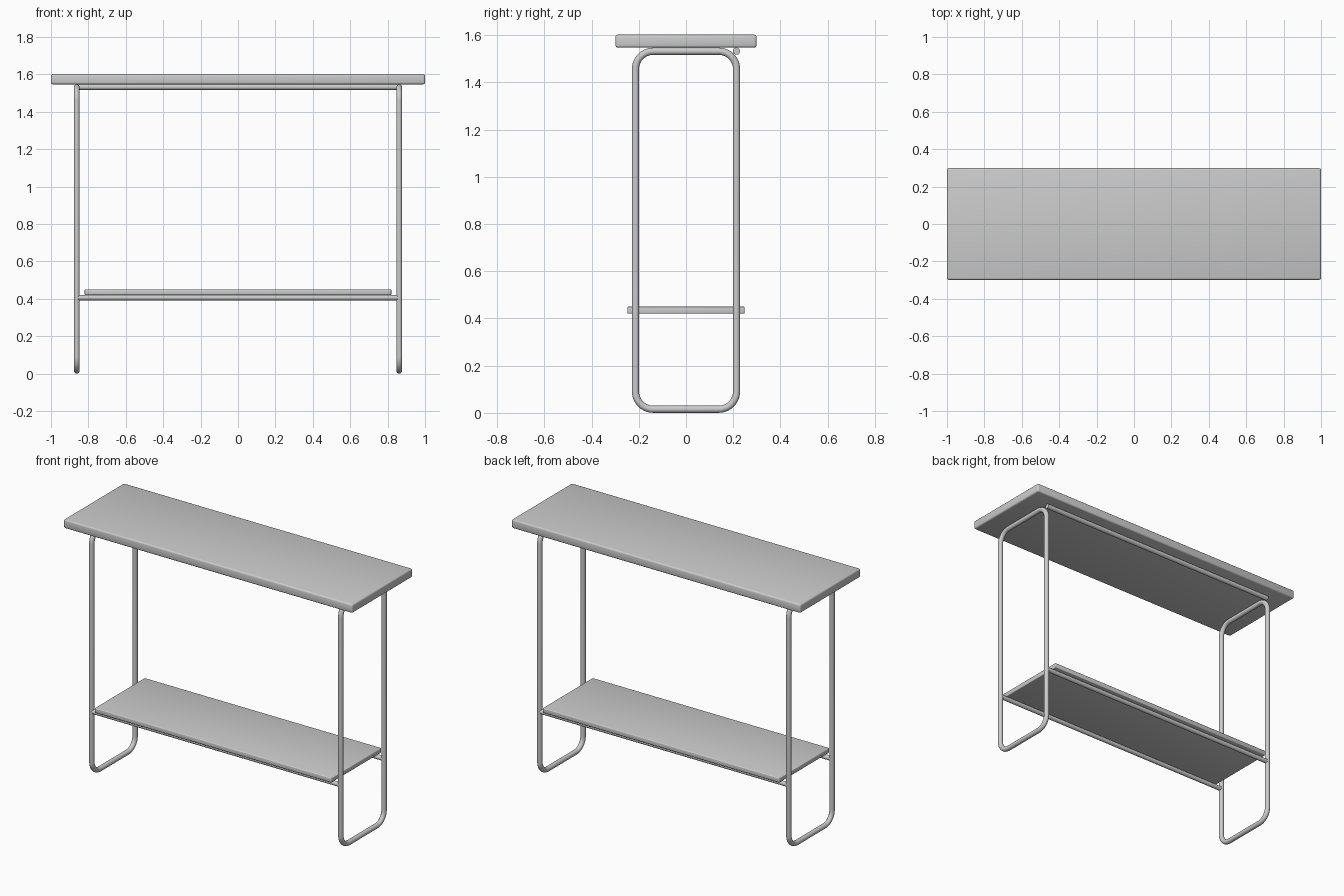
import bpy, math

if "Cube" in bpy.data.objects:
    bpy.data.objects.remove(bpy.data.objects["Cube"])

metal = bpy.data.materials.new("plain grey")
metal.diffuse_color = (0.6, 0.6, 0.6, 1)
metal.use_nodes = True
metal.node_tree.nodes["Principled BSDF"].inputs["Base Color"].default_value = metal.diffuse_color

TUBE = 0.0155          # leg tube radius
LEG_X, LEG_Y = 0.862, 0.214
LEG_TOP = 1.547


def finish(obj, name):
    obj.name = name
    obj.data.materials.clear()
    obj.data.materials.append(metal)
    bpy.ops.object.select_all(action='DESELECT')
    obj.select_set(True)
    bpy.context.view_layer.objects.active = obj
    bpy.ops.object.shade_smooth_by_angle(angle=math.radians(40))


def board(name, size, z, bevel):
    bpy.ops.mesh.primitive_cube_add(size=1, location=(0, 0, z))
    obj = bpy.context.object
    obj.scale = size
    bpy.ops.object.transform_apply(location=False, rotation=False, scale=True)
    mod = obj.modifiers.new("edges", 'BEVEL')
    mod.width, mod.segments = bevel, 3
    bpy.ops.object.modifier_apply(modifier=mod.name)
    finish(obj, name)


def rail(name, y, z, radius):
    bpy.ops.mesh.primitive_cylinder_add(vertices=24, radius=radius, depth=1.715,
                                        location=(0, y, z),
                                        rotation=(0, math.pi / 2, 0))
    finish(bpy.context.object, name)


def leg_loop(name, x):
    # closed rounded rectangle swept with a round section
    r, z0, z1 = 0.075, TUBE, LEG_TOP - TUBE
    pts = []
    corners = [(1, z1 - r, 0), (-1, z1 - r, 90), (-1, z0 + r, 180), (1, z0 + r, 270)]
    for side, cz, start in corners:
        for i in range(11):
            a = math.radians(start + 9 * i)
            pts.append((x, side * (LEG_Y - r) + r * math.cos(a), cz + r * math.sin(a)))
    curve = bpy.data.curves.new(name, 'CURVE')
    curve.dimensions = '3D'
    curve.bevel_depth = TUBE
    curve.bevel_resolution = 5
    spline = curve.splines.new('POLY')
    spline.points.add(len(pts) - 1)
    for p, co in zip(spline.points, pts):
        p.co = (*co, 1)
    spline.use_cyclic_u = True
    obj = bpy.data.objects.new(name, curve)
    bpy.context.collection.objects.link(obj)
    bpy.ops.object.select_all(action='DESELECT')
    obj.select_set(True)
    bpy.context.view_layer.objects.active = obj
    bpy.ops.object.convert(target='MESH')
    finish(bpy.context.object, name)


# Table top and lower shelf
board("table_top", (2.0, 0.597, 0.055), 1.5745, 0.01)
board("lower_shelf", (1.64, 0.496, 0.03), 0.435, 0.005)

# Tubular end frames
leg_loop("left_leg_loop", -LEG_X)
leg_loop("right_leg_loop", LEG_X)

# Shelf rails front and back, and a single rail under the back of the top
rail("front_shelf_rail", -LEG_Y, 0.406, 0.014)
rail("back_shelf_rail", LEG_Y, 0.406, 0.014)
rail("back_top_rail", LEG_Y, 1.532, 0.015)
